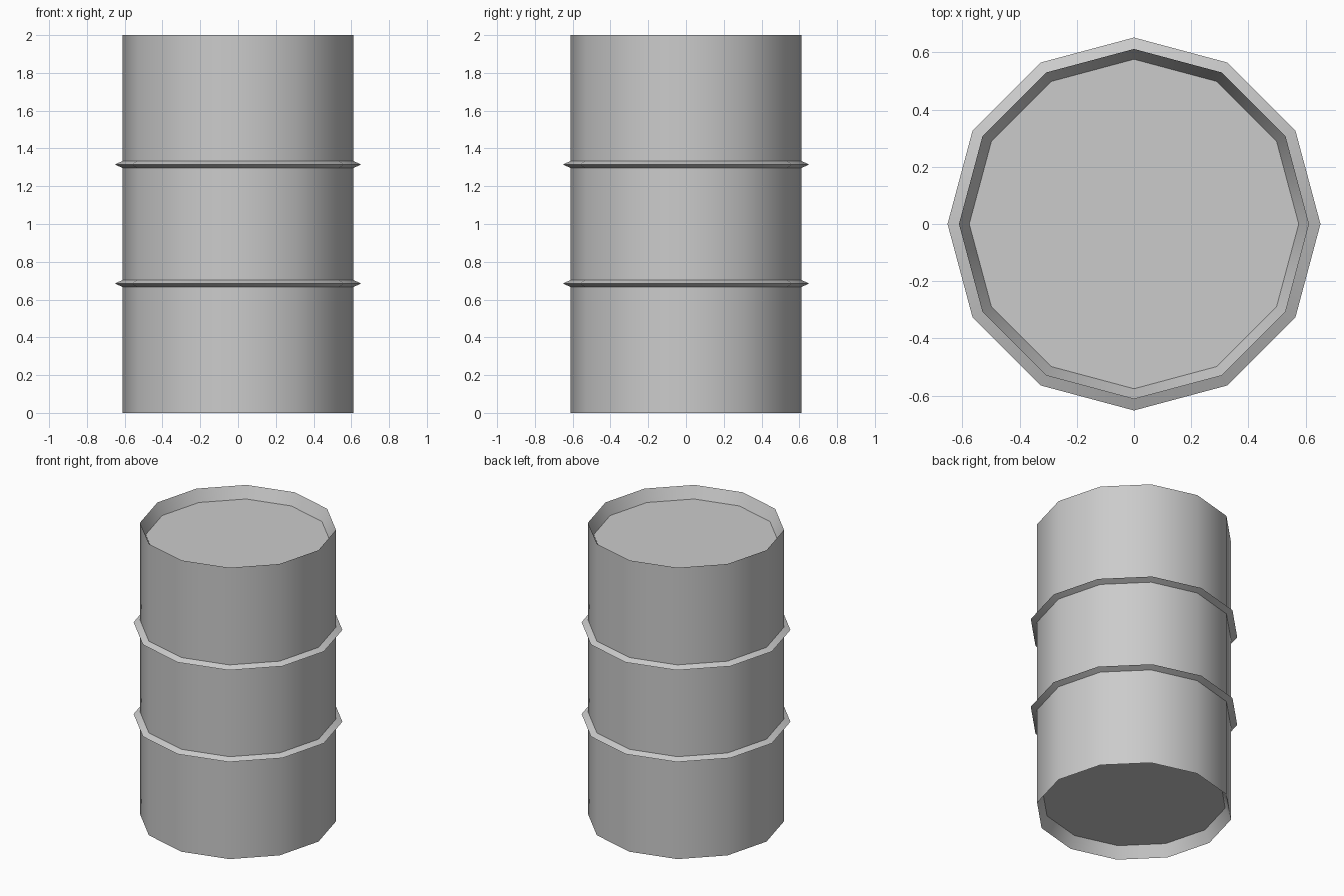
import bpy, bmesh, math

if "Cube" in bpy.data.objects:
    bpy.data.objects.remove(bpy.data.objects["Cube"])

SIDES = 12
R_BODY, R_RIB, R_LID = 0.612, 0.652, 0.576
RIB_HALF, RECESS = 0.018, 0.08

# Half profile (radius, z): recessed base, wall with two ribs, recessed lid
profile = [(R_LID, RECESS), (R_BODY, 0.0)]
for z in (0.685, 1.315):
    profile += [(R_BODY, z - RIB_HALF), (R_RIB, z), (R_BODY, z + RIB_HALF)]
profile += [(R_BODY, 2.0), (R_LID, 2.0 - RECESS)]

# Sweep the profile around the 12-sided drum
bm = bmesh.new()
rings = []
for r, z in profile:
    rings.append([bm.verts.new((r * math.cos(2 * math.pi * i / SIDES),
                                r * math.sin(2 * math.pi * i / SIDES), z))
                  for i in range(SIDES)])
for low, high in zip(rings, rings[1:]):
    for i in range(SIDES):
        j = (i + 1) % SIDES
        bm.faces.new((low[i], low[j], high[j], high[i]))

# Flat base and lid
bm.faces.new(rings[0][::-1])
bm.faces.new(rings[-1])
bmesh.ops.recalc_face_normals(bm, faces=bm.faces[:])

mesh = bpy.data.meshes.new("barrel")
bm.to_mesh(mesh)
bm.free()
barrel = bpy.data.objects.new("barrel", mesh)
bpy.context.collection.objects.link(barrel)

# Smooth around the wall, crisp at ribs and rims
bpy.context.view_layer.objects.active = barrel
barrel.select_set(True)
bpy.ops.object.shade_smooth_by_angle(angle=math.radians(40))
